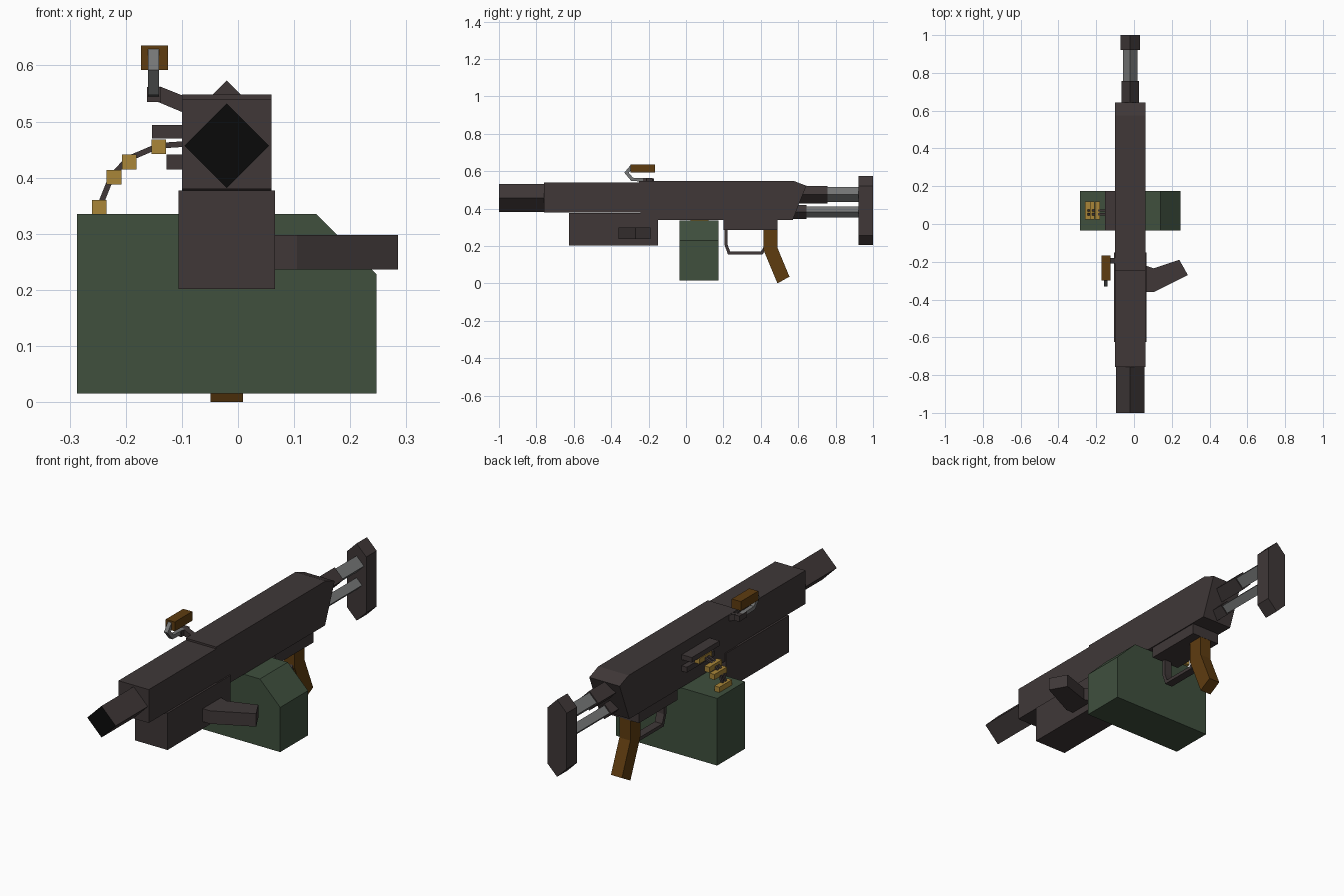
import bpy, bmesh
from mathutils import Vector

cube = bpy.data.objects.get("Cube")
if cube:
    bpy.data.objects.remove(cube, do_unlink=True)


def material(name, rgb):
    m = bpy.data.materials.new(name)
    m.use_nodes = True
    m.diffuse_color = (*rgb, 1)
    for n in m.node_tree.nodes:
        if n.type == 'BSDF_PRINCIPLED':
            n.inputs["Base Color"].default_value = (*rgb, 1)
            n.inputs["Roughness"].default_value = 0.8
    return m


GUNMETAL = material("dark gunmetal", (0.050, 0.039, 0.039))
GREEN = material("olive green", (0.050, 0.080, 0.048))
WOOD = material("brown wood", (0.112, 0.045, 0.005))
BRASS = material("brass", (0.40, 0.24, 0.040))
STEEL = material("grey steel", (0.18, 0.185, 0.185))
BLACK = material("bore black", (0.003, 0.003, 0.003))

CX = -0.02  # centre line of the weapon


def prism(name, pts, axis, lo, hi, mat):
    """Extrude a flat outline along an axis: outline is (y,z), (x,z) or (x,y)."""
    def place(p, d):
        return {'X': (d, p[0], p[1]), 'Y': (p[0], d, p[1]), 'Z': (p[0], p[1], d)}[axis]
    bm = bmesh.new()
    a = [bm.verts.new(place(p, lo)) for p in pts]
    b = [bm.verts.new(place(p, hi)) for p in pts]
    n = len(pts)
    bm.faces.new(a)
    bm.faces.new(b[::-1])
    for i in range(n):
        j = (i + 1) % n
        bm.faces.new((a[j], a[i], b[i], b[j]))
    bmesh.ops.recalc_face_normals(bm, faces=bm.faces)
    me = bpy.data.meshes.new(name)
    bm.to_mesh(me)
    bm.free()
    me.materials.append(mat)
    ob = bpy.data.objects.new(name, me)
    bpy.context.collection.objects.link(ob)
    return ob


def box(name, x, y, z, mat):
    return prism(name, [(x[0], y[0]), (x[1], y[0]), (x[1], y[1]), (x[0], y[1])], 'Z', *z, mat)


def diamond(name, z, r, y0, y1, mat):
    return prism(name, [(CX - r, z), (CX, z - r), (CX + r, z), (CX, z + r)], 'Y', y0, y1, mat)


def ribbon(path, t):
    """Outline of a bent bar of thickness t along a flat path, with mitred corners."""
    p = [Vector(q) for q in path]
    left, right = [], []
    for i, q in enumerate(p):
        d0 = (q - p[i - 1]).normalized() if i else (p[1] - q).normalized()
        d1 = (p[i + 1] - q).normalized() if i < len(p) - 1 else d0
        n0, n1 = Vector((-d0.y, d0.x)), Vector((-d1.y, d1.x))
        m = (n0 + n1).normalized()
        off = m * (t / 2 / max(m.dot(n0), 0.4))
        left.append(q + off)
        right.append(q - off)
    return left + right[::-1]


# Receiver: stepped front housing and angled rear housing
box("front_housing", (-0.10, 0.06), (-0.758, -0.25), (0.38, 0.539), GUNMETAL)
prism("receiver", [(-0.25, 0.38), (-0.15, 0.338), (0.57, 0.338), (0.643, 0.522),
                   (0.575, 0.548), (-0.25, 0.548)], 'X', -0.10, 0.06, GUNMETAL)
box("fore_end", (-0.106, 0.066), (-0.625, -0.15), (0.202, 0.377), GUNMETAL)
box("trigger_housing", (-0.095, 0.055), (0.20, 0.49), (0.286, 0.345), GUNMETAL)

# Barrel, with a black muzzle face
barrel = diamond("barrel", 0.457, 0.075, -1.0, -0.70, GUNMETAL)
barrel.data.materials.append(BLACK)
for f in barrel.data.polygons:
    if f.normal.y < -0.9:
        f.material_index = 1

# Side foregrip
prism("side_foregrip", [(0.03, -0.22), (0.06, -0.22), (0.105, -0.235), (0.24, -0.19),
                        (0.285, -0.27), (0.105, -0.36), (0.03, -0.36)],
      'Z', 0.236, 0.298, GUNMETAL)

# Ammunition box with a sloped shoulder
prism("ammo_box", [(-0.287, 0.015), (0.247, 0.015), (0.247, 0.228), (0.14, 0.335),
                   (-0.287, 0.335)], 'Y', -0.035, 0.175, GREEN)

# Feed cover and feed lip
box("feed_cover", (-0.153, -0.09), (-0.035, 0.175), (0.47, 0.494), GUNMETAL)
box("feed_lip", (-0.127, -0.09), (-0.035, 0.175), (0.415, 0.441), GUNMETAL)

# Ammunition belt
rounds = [(-0.247, 0.347), (-0.221, 0.401), (-0.194, 0.428), (-0.141, 0.455)]
for i, (x, z) in enumerate(rounds):
    box(f"cartridge_{i + 1}", (x - 0.013, x + 0.013), (0.025, 0.12),
        (z - 0.013, z + 0.013), BRASS)
belt = ribbon([(-0.252, 0.335), (-0.225, 0.403), (-0.195, 0.434), (-0.141, 0.457), (-0.095, 0.46)], 0.01)
for i, y in enumerate((0.045, 0.065)):
    prism(f"belt_link_{i + 1}", belt, 'Y', y, y + 0.012, GUNMETAL)

# Charging handle: arm, bent rod and wooden knob
prism("handle_arm", [(-0.09, 0.543), (-0.14, 0.563), (-0.145, 0.536), (-0.09, 0.513)],
      'Y', -0.21, -0.18, GUNMETAL)
box("handle_block", (-0.162, -0.137), (-0.23, -0.17), (0.535, 0.562), GUNMETAL)
prism("handle_rod", ribbon([(-0.20, 0.553), (-0.288, 0.556), (-0.318, 0.592),
                            (-0.295, 0.62), (-0.27, 0.62)], 0.018),
      'X', -0.16, -0.141, STEEL)
box("handle_knob", (-0.173, -0.125), (-0.298, -0.166), (0.592, 0.636), WOOD)

# Trigger guard and pistol grip
prism("trigger_guard", ribbon([(0.213, 0.29), (0.213, 0.21), (0.23, 0.163),
                               (0.405, 0.163), (0.422, 0.19)], 0.016),
      'X', CX - 0.02, CX + 0.02, GUNMETAL)
prism("pistol_grip", [(0.414, 0.29), (0.489, 0.29), (0.489, 0.19), (0.553, 0.036),
                      (0.489, 0.0), (0.414, 0.18)], 'X', -0.049, 0.009, WOOD)

# Stock: two diamond tubes in sleeves, and the butt plate
for label, z, r, end in (("upper", 0.475, 0.039, 0.757), ("lower", 0.381, 0.029, 0.645)):
    diamond(f"{label}_stock_sleeve", z, r + 0.008, 0.52, end, GUNMETAL)
    diamond(f"{label}_stock_tube", z, r, end - 0.03, 0.94, STEEL)
prism("butt_plate", [(CX, 0.205), (CX + 0.051, 0.256), (CX + 0.051, 0.522), (CX, 0.573),
                     (CX - 0.051, 0.522), (CX - 0.051, 0.256)], 'Y', 0.922, 1.0, GUNMETAL)
